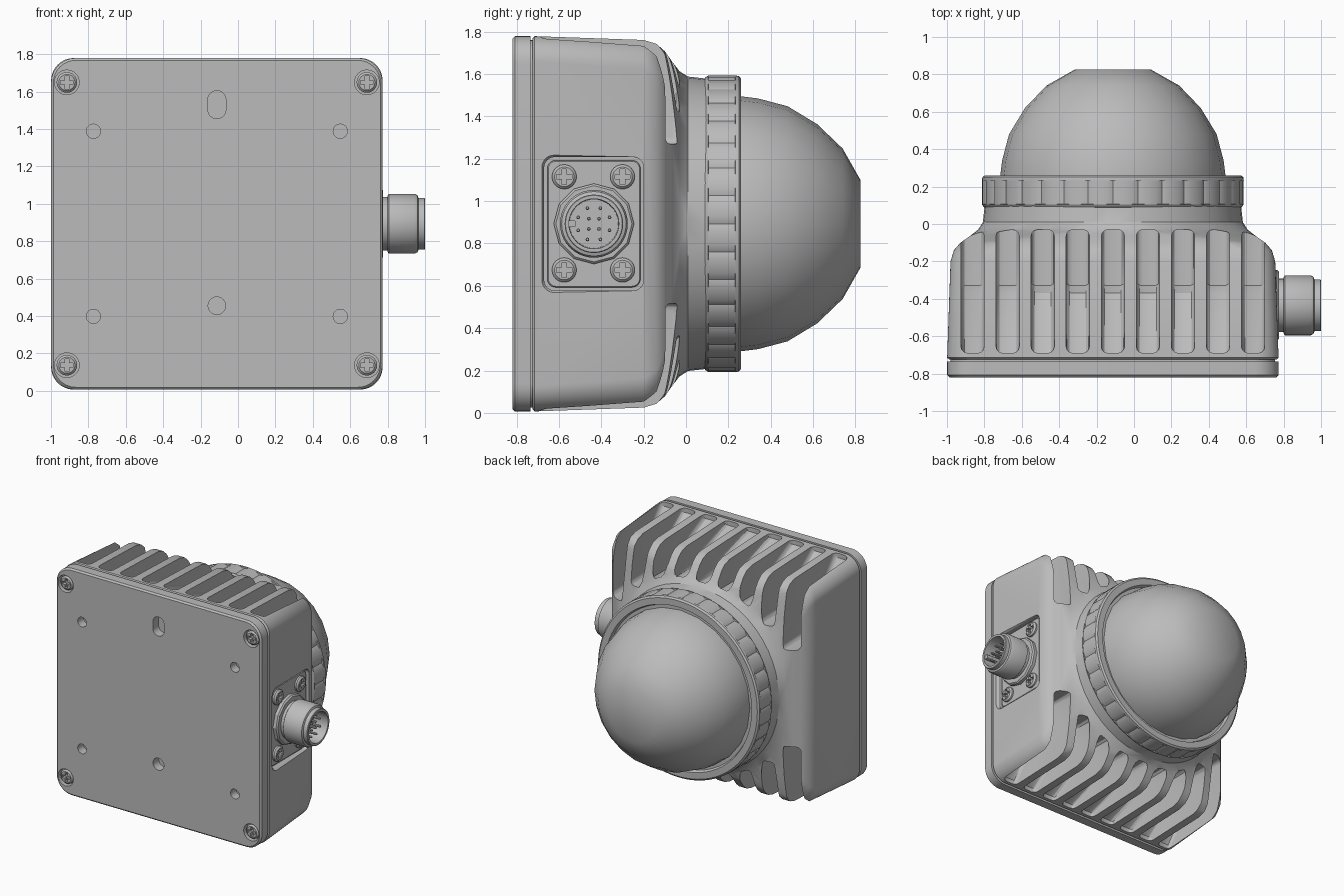
import bpy, bmesh, math
from mathutils import Matrix, Vector

if "Cube" in bpy.data.objects:
    bpy.data.objects.remove(bpy.data.objects["Cube"])

grey = bpy.data.materials.new("plain grey")
grey.use_nodes = True
COLOUR = (0.5, 0.5, 0.5, 1)
grey.diffuse_color = COLOUR
grey.node_tree.nodes["Principled BSDF"].inputs["Base Color"].default_value = COLOUR

CX, CZ = -0.113, 0.893        # centre of the housing
FRONT, BACK, SIDE = (0, -1, 0), (0, 1, 0), (1, 0, 0)


def frame(axis, x=CX, y=0.0, z=CZ):
    """Local z points along axis, local y points up."""
    out, up = Vector(axis), Vector((0, 0, 1))
    m = Matrix((up.cross(out), up, out)).transposed().to_4x4()
    return Matrix.Translation((x, y, z)) @ m


def rrect(hx, hy, r, n=8):
    """Rounded rectangle outline."""
    pts = []
    for k, (sx, sy) in enumerate(((1, 1), (-1, 1), (-1, -1), (1, -1))):
        for i in range(n + 1):
            a = (k + i / n) * math.pi / 2
            pts.append((sx * (hx - r) + r * math.cos(a), sy * (hy - r) + r * math.sin(a)))
    return pts


def circle(r, n=32):
    return [(r * math.cos(i * math.tau / n), r * math.sin(i * math.tau / n)) for i in range(n)]


def loft(bm, rings, m):
    """Skin a list of (height, outline) and cap both ends."""
    loops = [[bm.verts.new(m @ Vector((x, y, t))) for x, y in o] for t, o in rings]
    for a, b in zip(loops, loops[1:]):
        for i in range(len(a)):
            j = (i + 1) % len(a)
            bm.faces.new((a[i], a[j], b[j], b[i]))
    caps = [bm.faces.new(loops[0][::-1]), bm.faces.new(loops[-1])]
    bmesh.ops.recalc_face_normals(bm, faces=bm.faces)
    return caps


def turned(bm, profile, m, n=32):
    loft(bm, [(t, circle(r, n)) for t, r in profile], m)


def finish(name, bm):
    me = bpy.data.meshes.new(name)
    bm.to_mesh(me)
    bm.free()
    ob = bpy.data.objects.new(name, me)
    bpy.context.collection.objects.link(ob)
    me.materials.append(grey)
    return ob


def select(ob):
    bpy.ops.object.select_all(action='DESELECT')
    ob.select_set(True)
    bpy.context.view_layer.objects.active = ob


def cut(ob, bm):
    cutter = finish("cutter", bm)
    cutter.hide_render = True
    mod = ob.modifiers.new("cut", 'BOOLEAN')
    mod.operation, mod.solver, mod.object = 'DIFFERENCE', 'EXACT', cutter
    select(ob)
    bpy.ops.object.modifier_apply(modifier=mod.name)
    bpy.data.objects.remove(cutter)


def smooth(ob, angle=30):
    select(ob)
    bpy.ops.object.shade_smooth_by_angle(angle=math.radians(angle))


def cross_outline(arm, w):
    pts = [(arm, -w), (arm, w), (w, w)]
    return [p for k in range(4) for p in
            [(Matrix.Rotation(k * math.pi / 2, 2) @ Vector(q))[:] for q in pts]]


def screws(name, places, r):
    """Cross-head screws; places are frames at the head surface."""
    bm, slots = bmesh.new(), bmesh.new()
    for m in places:
        turned(bm, [(-0.06, r), (-0.012, r), (0, r - 0.012)], m, 24)
        loft(slots, [(-0.03, cross_outline(r * 0.62, r * 0.2)),
                     (0.03, cross_outline(r * 0.62, r * 0.2))], m)
    ob = finish(name, bm)
    cut(ob, slots)
    smooth(ob)


# Housing: rounded square flowing into a round neck
sections = [(-0.725, .875, .12), (-0.715, .886, .12), (-0.2, .868, .14), (-0.14, .85, .16),
            (-0.1, .815, .2), (-0.065, .765, .4), (-0.03, .72, .62), (0.01, .695, .67),
            (0.1, .685, .665)]
bm = bmesh.new()
loft(bm, [(t, rrect(h, h, r, 12)) for t, h, r in sections], frame(BACK))
housing = finish("housing", bm)

# Cooling slots along the top and bottom, longer towards the sides
bm = bmesh.new()
for i in range(-4, 5):
    dx = i * 0.1875
    floor = 0.68 * math.sqrt(1 - (dx / 0.9) ** 2)
    for s in (1, -1):
        prof = [(-.69, s * 1.05), (-.69, s * .85), (-.37, s * (floor + .07)),
                (-.33, s * floor), (-.03, s * floor), (-.03, s * 1.05)]
        part = bmesh.new()
        caps = loft(part, [(dx - .062, prof), (dx + .062, prof)], frame(SIDE))
        rim = {e for f in caps for e in f.edges}
        bmesh.ops.bevel(part, geom=list(rim), offset=0.035, segments=3, profile=0.5,
                        affect='EDGES')
        tmp = bpy.data.meshes.new("tmp")
        part.to_mesh(tmp)
        part.free()
        bm.from_mesh(tmp)
        bpy.data.meshes.remove(tmp)
cut(housing, bm)

# Connector recess in the side
socket = frame(SIDE, 0.775, -0.435, 0.893)
bm = bmesh.new()
loft(bm, [(-0.055, rrect(.235, .315, .05)), (-0.02, rrect(.235, .315, .05)),
          (0.02, rrect(.26, .34, .07))], socket)
cut(housing, bm)
smooth(housing)

# Mounting plate with holes
bm = bmesh.new()
loft(bm, [(0.7, rrect(.868, .868, .12)), (0.735, rrect(.868, .868, .12)),
          (0.735, rrect(.886, .886, .13)), (0.808, rrect(.886, .886, .13)),
          (0.82, rrect(.874, .874, .12))], frame(FRONT))
plate = finish("mounting_plate", bm)
bm = bmesh.new()
corners = [(sx * 0.802, sz * 0.756) for sx in (1, -1) for sz in (1, -1)]
for x, z in corners:
    turned(bm, [(.77, .066), (.85, .066)], frame(FRONT, CX + x, 0, CZ + z))
for sx in (1, -1):
    for sz in (1, -1):
        turned(bm, [(.75, .038), (.85, .038)], frame(FRONT, CX + sx * .66, 0, CZ + sz * .495), 24)
turned(bm, [(.75, .047), (.85, .047)], frame(FRONT, CX, 0, .455), 24)
loft(bm, [(.75, rrect(.048, .074, .046)), (.85, rrect(.048, .074, .046))],
     frame(FRONT, CX, 0, 1.53))
cut(plate, bm)
smooth(plate)
screws("plate_screws", [frame(FRONT, CX + x, -0.815, CZ + z) for x, z in corners], 0.055)

# Connector: flange, threaded shell with cup, pins
bm = bmesh.new()
loft(bm, [(-.07, rrect(.22, .3, .04)), (-.04, rrect(.22, .3, .04)),
          (-.035, rrect(.215, .295, .035))], socket)
smooth(finish("connector_flange", bm))
screws("connector_screws",
       [frame(SIDE, 0.765, -0.4375 + sy * .1375, .895 + sz * .22)
        for sy in (1, -1) for sz in (1, -1)], 0.058)
bm = bmesh.new()
turned(bm, [(-.06, .19), (-.01, .19), (0, .18)], socket, 12)
turned(bm, [(-.03, .143), (.025, .143), (.025, .15), (.032, .16), (.17, .16), (.185, .152),
            (.19, .138), (.222, .138), (.225, .134), (.225, .118), (.1, .115)], socket, 40)
loft(bm, [(.1, rrect(.02, .016, .008, 3)), (.215, rrect(.02, .016, .008, 3))],
     socket @ Matrix.Translation((-.105, 0, 0)))
smooth(finish("connector_shell", bm))
bm = bmesh.new()
for count, radius in ((8, .08), (4, .034)):
    for i in range(count):
        a = (i + 0.5) * math.tau / count
        pos = Matrix.Translation((radius * math.cos(a), radius * math.sin(a), 0))
        turned(bm, [(.09, .009), (.185, .009), (.19, .005)], socket @ pos, 8)
smooth(finish("connector_pins", bm))


# Clamp ring with shallow grip notches
def notched(r, depth):
    n = 128
    return [((r - depth * (i % 4 == 0)) * math.cos(i * math.tau / n),
             (r - depth * (i % 4 == 0)) * math.sin(i * math.tau / n)) for i in range(n)]


bm = bmesh.new()
loft(bm, [(.085, notched(.67, 0)), (.09, notched(.69, 0)), (.105, notched(.7, 0)),
          (.106, notched(.7, .014)), (.232, notched(.7, .014)), (.233, notched(.7, 0)),
          (.25, notched(.698, 0)), (.26, notched(.685, 0)), (.26, notched(.635, 0)),
          (.235, notched(.625, 0)), (.235, notched(.5, 0))], frame(BACK))
smooth(finish("clamp_ring", bm))

# Dome with a flat end
bm = bmesh.new()
turned(bm, [(.2, .605), (.26, .602), (.34, .592), (.48, .555), (.62, .47), (.74, .355),
            (.825, .205)], frame(BACK), 24)
smooth(finish("dome", bm), 32)
